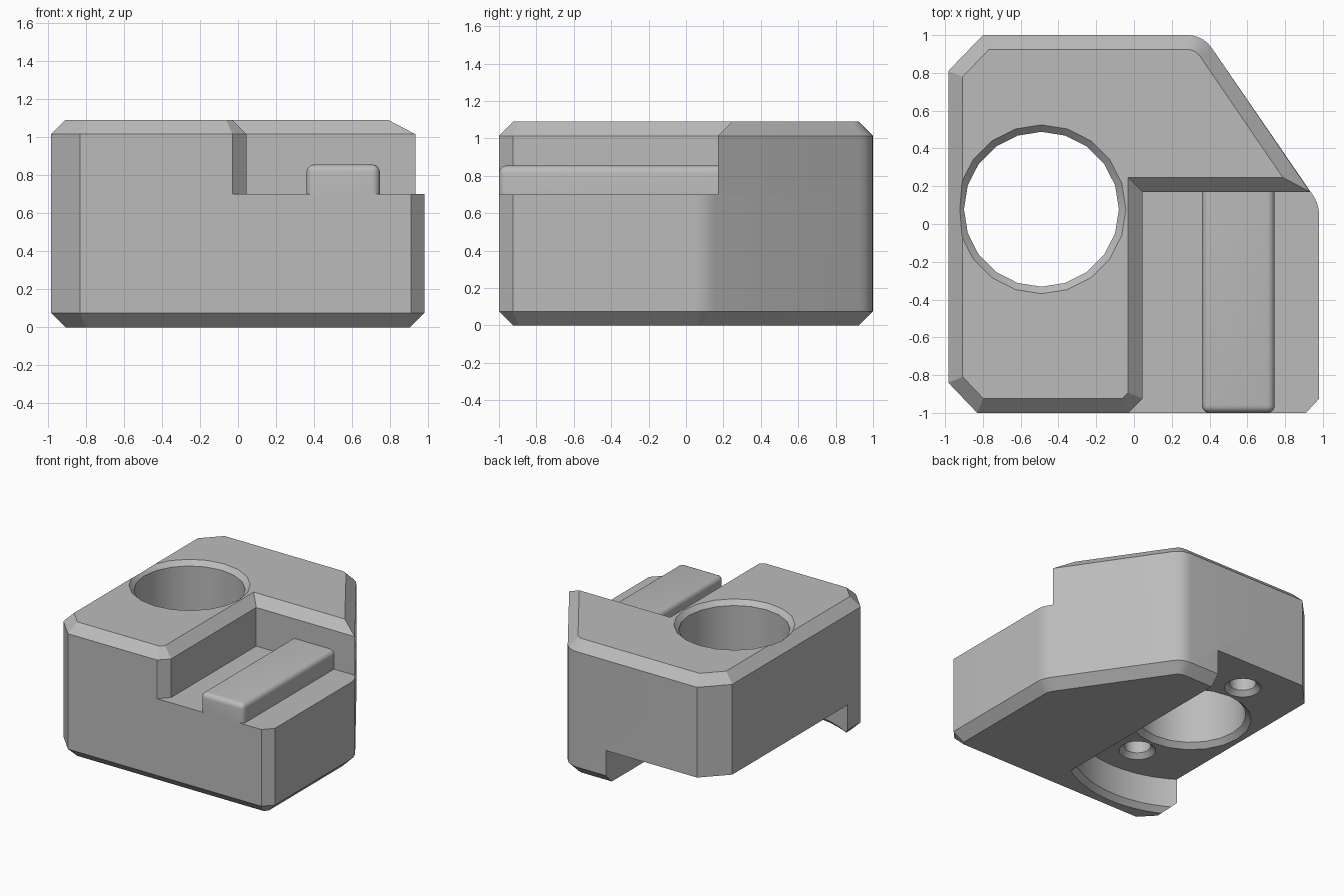
import bpy, bmesh, math
from mathutils import Vector

if "Cube" in bpy.data.objects:
    bpy.data.objects.remove(bpy.data.objects["Cube"])

grey = bpy.data.materials.new("plain grey")
grey.use_nodes = True
COLOUR = (0.5, 0.5, 0.5, 1)
grey.diffuse_color = COLOUR
grey.node_tree.nodes["Principled BSDF"].inputs["Base Color"].default_value = COLOUR


def make_object(name, bm):
    bmesh.ops.recalc_face_normals(bm, faces=bm.faces)
    mesh = bpy.data.meshes.new(name)
    bm.to_mesh(mesh)
    bm.free()
    mesh.materials.append(grey)
    ob = bpy.data.objects.new(name, mesh)
    bpy.context.collection.objects.link(ob)
    return ob


def loft(name, rings):
    """Closed solid through (outline, z) rings with equal point counts."""
    bm = bmesh.new()
    loops = [[bm.verts.new((p[0], p[1], z)) for p in pts] for pts, z in rings]
    n = len(loops[0])
    for a, b in zip(loops, loops[1:]):
        for i in range(n):
            j = (i + 1) % n
            bm.faces.new((a[i], a[j], b[j], b[i]))
    bm.faces.new(loops[0][::-1])
    bm.faces.new(loops[-1])
    return make_object(name, bm)


def inset(pts, d):
    """Mitred inward offset of a counter-clockwise outline."""
    out = []
    for i, p in enumerate(pts):
        p = Vector(p)
        u = (p - Vector(pts[i - 1])).normalized()
        v = (Vector(pts[(i + 1) % len(pts)]) - p).normalized()
        n1, n2 = Vector((-u.y, u.x)), Vector((-v.y, v.x))
        out.append(p + (n1 + n2) * d / (1 + n1.dot(n2)))
    return out


def fillet(prev, corner, nxt, length, steps=5):
    """Rounded corner, starting and ending `length` away from the corner."""
    c = Vector(corner)
    a = c + (Vector(prev) - c).normalized() * length
    b = c + (Vector(nxt) - c).normalized() * length
    ts = [i / steps for i in range(steps + 1)]
    return [a * (1 - t) ** 2 + c * 2 * t * (1 - t) + b * t * t for t in ts]


def circle(cx, cy, r, n=20):
    return [(cx + r * math.cos(math.tau * i / n), cy + r * math.sin(math.tau * i / n))
            for i in range(n)]


def boolean(target, other, operation):
    mod = target.modifiers.new(operation.lower(), 'BOOLEAN')
    mod.object, mod.operation, mod.solver = other, operation, 'EXACT'
    bpy.context.view_layer.objects.active = target
    bpy.ops.object.modifier_apply(modifier=mod.name)
    bpy.data.objects.remove(other)


def smooth(ob):
    bpy.ops.object.select_all(action='DESELECT')
    ob.select_set(True)
    bpy.context.view_layer.objects.active = ob
    bpy.ops.object.shade_smooth_by_angle(angle=math.radians(30))


# Main levels and outlines
TOP, STEP, CEILING, CH = 1.09, 0.70, 0.28, 0.076
side, back = (0.98, 0.105), (0.365, 1.0)
slant_x = 0.932
back_left = [(-0.8, 1), (-0.983, 0.81), (-0.983, -0.84), (-0.83, -1)]
back_round = fillet(side, back, (-0.8, 1), 0.085)
lower = ([(0.91, -1), (0.98, -0.925)] + fillet((0.98, -1), side, back, 0.06)
         + back_round + back_left)
upper = ([(-0.03, -1), (0.045, -0.925), (0.045, 0.17), (slant_x, 0.17)]
         + back_round + back_left)

# Body: chamfered lower block and stepped upper block
body = loft("body", [(inset(lower, CH), 0), (lower, CH), (lower, STEP)])
raised = loft("raised_block", [(upper, STEP), (upper, TOP - CH), (inset(upper, CH), TOP)])
boolean(body, raised, 'UNION')

# Underside recess, with a round front wall concentric with the bore
CX, CY, WALL = -0.49, 0.078, 0.02


def recess_outline(r, steps=20):
    start, end = -math.acos((WALL - CX) / r), -math.acos(-0.71 / r)
    arc = [start + (end - start) * i / steps for i in range(steps + 1)]
    pts = [(CX + r * math.cos(a), CY + r * math.sin(a)) for a in arc]
    return ([(WALL, 1.3)] + pts + [(-1.2, 1.3)])[::-1]


boolean(body, loft("recess_cutter", [(recess_outline(0.98), -0.04),
                                     (recess_outline(0.90), 0.04),
                                     (recess_outline(0.90), CEILING)]), 'DIFFERENCE')


def drill(x, y, profile):
    boolean(body, loft("drill", [(circle(x, y, r), z) for r, z in profile]), 'DIFFERENCE')


# Through bore, chamfered at both ends
drill(CX, CY, [(0.45, 0.1), (0.45, CEILING), (0.41, CEILING + 0.04),
               (0.41, TOP - 0.037), (0.457, TOP + 0.01)])
# Blind screw holes in the recess ceiling
for offset in (-0.61, 0.61):
    drill(CX + 0.01, CY + offset, [(0.137, 0.1), (0.137, CEILING),
                                   (0.1, CEILING + 0.037), (0.1, STEP)])

# Merge flat faces left over from the cuts
bm = bmesh.new()
bm.from_mesh(body.data)
bmesh.ops.remove_doubles(bm, verts=bm.verts, dist=0.0005)
bmesh.ops.dissolve_limit(bm, angle_limit=0.01, verts=bm.verts, edges=bm.edges)
bm.to_mesh(body.data)
bm.free()
smooth(body)

# Rounded guide ridge on the step
bm = bmesh.new()
bmesh.ops.create_cube(bm, size=1)
for v in bm.verts:
    v.co = (0.36 if v.co.x < 0 else 0.745, -1 if v.co.y < 0 else 0.17,
            STEP if v.co.z < 0 else 0.855)
rounded = []
for e in bm.edges:
    a, b = (v.co for v in e.verts)
    on_top = min(a.z, b.z) > 0.8 and min(a.y, b.y) < 0
    upright = abs(a.z - b.z) > 0.1 and a.y < 0
    if on_top or upright:
        rounded.append(e)
bmesh.ops.bevel(bm, geom=rounded, offset=0.04, segments=5, profile=0.5, affect='EDGES')
smooth(make_object("guide_ridge", bm))
